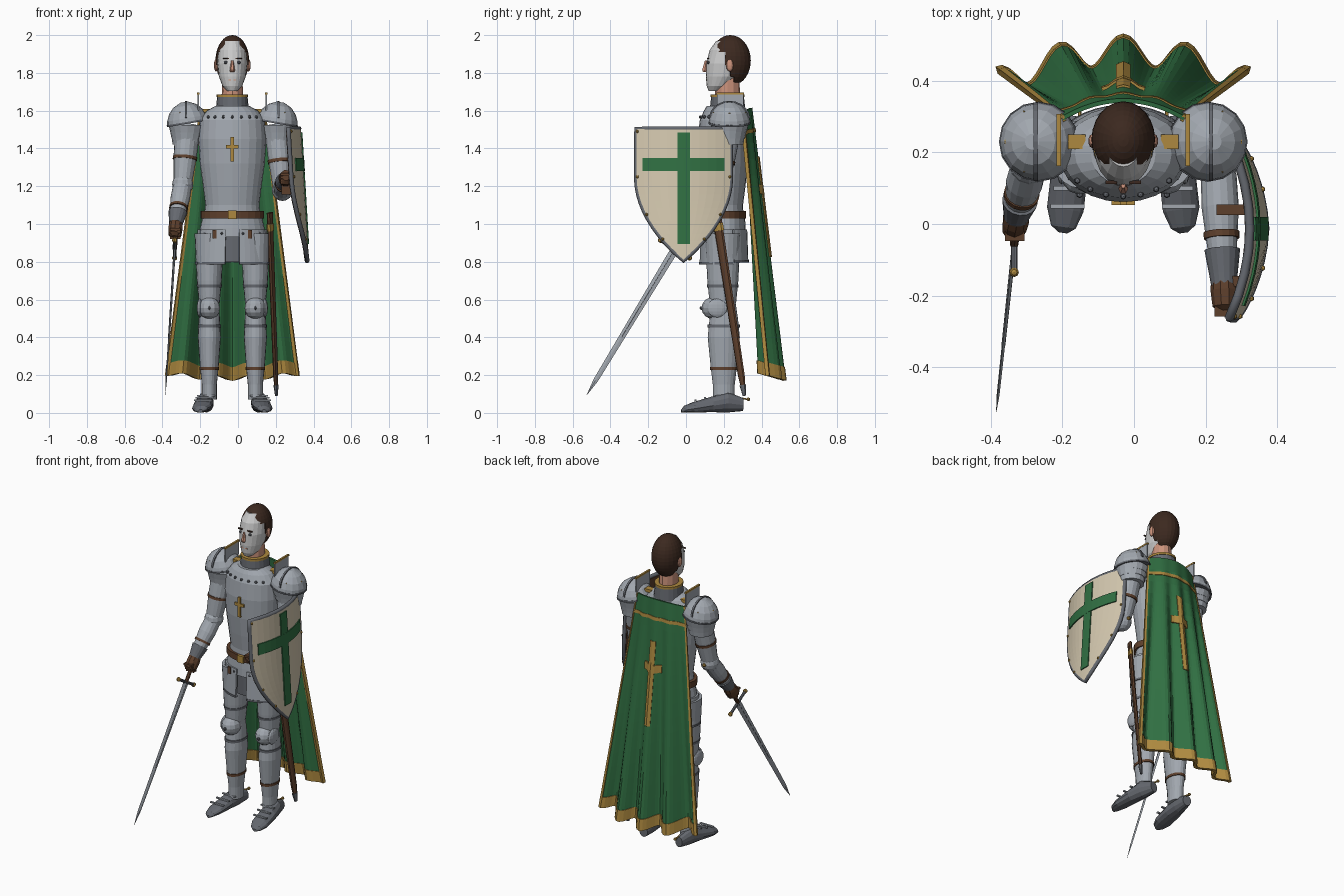
import bpy, bmesh
from math import sin, cos, pi, radians
from mathutils import Vector, Matrix

if "Cube" in bpy.data.objects:
    bpy.data.objects.remove(bpy.data.objects["Cube"])

CX = -0.03  # body centre line

def mat(name, r, g, b):
    m = bpy.data.materials.new(name)
    m.diffuse_color = (r, g, b, 1)
    m.use_nodes = True
    m.node_tree.nodes["Principled BSDF"].inputs["Base Color"].default_value = m.diffuse_color
    return m

STEEL = mat("steel", .36, .39, .43); DARK = mat("dark_steel", .13, .14, .16)
GOLD = mat("gold", .42, .25, .05); BROWN = mat("leather", .11, .05, .025)
HAIR = mat("hair", .045, .022, .014); SKIN = mat("skin", .6, .29, .2)
GREEN = mat("green_cloth", .03, .16, .055); BEIGE = mat("cream", .66, .58, .43)
FACE = mat("pale", .75, .75, .75)

def finish(name, bm, m):
    bmesh.ops.remove_doubles(bm, verts=bm.verts, dist=1e-5)
    bmesh.ops.recalc_face_normals(bm, faces=bm.faces)
    me = bpy.data.meshes.new(name)
    bm.to_mesh(me); bm.free()
    me.materials.append(m)
    ob = bpy.data.objects.new(name, me)
    bpy.context.collection.objects.link(ob)
    return ob

def tube(name, a, b, rows, m, n=16):
    """Loft of ellipses along a-b; rows are (t, rx, ry, ox, oy)."""
    a, b = Vector(a), Vector(b)
    q = Vector((0, 0, 1)).rotation_difference(b - a)
    bm = bmesh.new(); rings = []
    for row in rows:
        t, rx, ry, ox, oy = (tuple(row) + (0, 0))[:5]
        c = a.lerp(b, t)
        rings.append([bm.verts.new(c + q @ Vector((ox + rx * cos(2 * pi * i / n), oy + ry * sin(2 * pi * i / n), 0)))
                      for i in range(n)])
    for r0, r1 in zip(rings, rings[1:]):
        for i in range(n):
            bm.faces.new((r0[i], r0[(i + 1) % n], r1[(i + 1) % n], r1[i]))
    bm.faces.new(rings[0][::-1]); bm.faces.new(rings[-1])
    return finish(name, bm, m)

def upright(name, x, y, rows, m, n=20):
    return tube(name, (x, y, 0), (x, y, 1), rows, m, n)

def rod(name, a, b, r, m, n=8):
    return tube(name, a, b, [(0, r, r), (1, r, r)], m, n)

def ball(name, loc, size, m, n=10):
    bm = bmesh.new()
    bmesh.ops.create_uvsphere(bm, u_segments=n, v_segments=max(4, n * 2 // 3), radius=1,
                              matrix=Matrix.Translation(loc) @ Matrix.Diagonal((*size, 1)))
    return finish(name, bm, m)

def box(name, loc, size, m, rot=None):
    bm = bmesh.new()
    R = rot.to_matrix().to_4x4() if rot else Matrix.Identity(4)
    bmesh.ops.create_cube(bm, size=1, matrix=Matrix.Translation(loc) @ R @ Matrix.Diagonal((*size, 1)))
    return finish(name, bm, m)

def sheet(name, f, u0, u1, v0, v1, nu, nv, m, thick):
    bm = bmesh.new()
    g = [[bm.verts.new(f(u0 + (u1 - u0) * i / nu, v0 + (v1 - v0) * j / nv)) for i in range(nu + 1)]
         for j in range(nv + 1)]
    for j in range(nv):
        for i in range(nu):
            bm.faces.new((g[j][i], g[j][i + 1], g[j + 1][i + 1], g[j + 1][i]))
    ob = finish(name, bm, m)
    s = ob.modifiers.new("thickness", 'SOLIDIFY'); s.thickness = thick; s.offset = 0
    return ob

# Head, face and hair
upright("head", CX, 0, [(1.705, .028, .035, 0, .155), (1.73, .052, .06, 0, .17), (1.78, .071, .088, 0, .193),
        (1.85, .08, .1, 0, .207), (1.92, .075, .097, 0, .222), (1.97, .05, .07, 0, .23)], FACE)
upright("neck", CX, .22, [(1.6, .058, .07), (1.78, .054, .062)], SKIN, 12)
bm = bmesh.new()
bmesh.ops.create_uvsphere(bm, u_segments=24, v_segments=18, radius=1,
    matrix=Matrix.Translation((CX, .235, 1.865)) @ Matrix.Diagonal((.089, .108, .135, 1)))
cut = []
for fc in bm.faces:
    c = fc.calc_center_median()
    if c.z < 1.745 or (c.y < .20 and c.z < 1.915) or (c.y < .245 and c.z < 1.84):
        cut.append(fc)
bmesh.ops.delete(bm, geom=cut, context='FACES')
hair = finish("hair", bm, HAIR)
s = hair.modifiers.new("thickness", 'SOLIDIFY'); s.thickness = .012
tube("nose", (CX, .107, 1.865), (CX, .098, 1.805), [(0, .006, .008), (.85, .014, .016), (1, .011, .01)], SKIN, 6)
box("mouth", (CX, .112, 1.762), (.04, .008, .006), SKIN)
for s in (-1, 1):
    ball("ear", (CX + s * .086, .232, 1.84), (.012, .02, .033), SKIN)
    ball("eye", (CX + s * .034, .119, 1.855), (.012, .008, .008), DARK, 8)
    box("eyebrow", (CX + s * .034, .117, 1.877), (.032, .01, .006), HAIR)

# Breastplate, collar and belt
upright("gorget", CX, .22, [(1.55, .115, .11), (1.6, .088, .095), (1.68, .08, .086)], DARK)
upright("gorget_rim", CX, .22, [(1.672, .084, .09), (1.686, .084, .09)], GOLD)
upright("torso", CX, .195, [(1.03, .152, .11), (1.1, .143, .107), (1.2, .155, .12), (1.32, .172, .132),
        (1.45, .18, .134), (1.55, .172, .122), (1.6, .135, .1), (1.625, .09, .085)], STEEL, 24)
upright("belt", CX, .195, [(1.03, .168, .122), (1.07, .168, .122)], BROWN, 24)
box("belt_buckle", (CX, .07, 1.05), (.045, .014, .045), GOLD)
box("chest_cross_upright", (CX, .06, 1.395), (.018, .014, .13), GOLD)
box("chest_cross_arm", (CX, .06, 1.41), (.065, .014, .018), GOLD)
for i in range(7):
    a = radians(-90 + (i - 3) * 17)
    ball("collar_rivet", (CX + .165 * cos(a), .195 + .118 * sin(a), 1.567), (.009, .009, .009), DARK, 6)

# Hip plates and mail skirt
upright("mail_skirt", CX, .2, [(.8, .165, .1), (1.0, .15, .1)], DARK)
upright("fauld", CX, .2, [(.93, .18, .118), (.98, .17, .116), (1.035, .158, .112)], STEEL, 24)
def tasset(a, z):
    k = (1.0 - z) * .06
    return (CX + (.176 + k) * sin(a), .2 - (.117 + k * .6) * cos(a), z)
for s in (-1, 1):
    for a0, a1, zb in ((.2, 1.15, .79), (1.2, 1.95, .79), (2.0, 3.1, .80)):
        sheet("tasset", tasset, s * a0, s * a1, .97, zb, 6, 2, STEEL, .012)
        sheet("tasset_edge", tasset, s * a0, s * a1, zb + .008, zb - .004, 6, 1, DARK, .018)
    x, y, z = tasset(s * .55, .945)
    box("tasset_strap", (x, y - .006, z), (.022, .016, .045), BROWN)
    for a in (.32, .95):
        ball("tasset_rivet", tasset(s * a, .95), (.01, .012, .01), DARK, 6)

# Legs and feet
for s in (-1, 1):
    x = CX + s * .122
    upright("thigh", x, .195, [(.58, .055, .07), (.7, .066, .082), (.95, .078, .095)], STEEL)
    upright("thigh_strap", x, .195, [(.665, .066, .083), (.68, .067, .084)], DARK)
    ball("knee_cop", (x, .15, .555), (.057, .068, .06), STEEL, 12)
    ball("knee_wing", (x + s * .05, .165, .555), (.016, .055, .05), STEEL, 12)
    ball("knee_stud", (x, .082, .555), (.01, .01, .01), DARK, 6)
    upright("shin", x, .2, [(.07, .04, .055), (.15, .04, .058), (.25, .05, .07), (.4, .061, .085),
            (.5, .056, .075), (.6, .05, .06)], STEEL)
    for z, r in ((.235, .052), (.46, .061)):
        upright("shin_strap", x, .2, [(z - .008, r, r * 1.4), (z + .008, r, r * 1.4)], BROWN if z < .3 else DARK)
    tube("foot", (x, .3, 0), (x + s * .045, -.025, 0), [(0, .028, .035, 0, .045), (.25, .043, .055, 0, .057),
         (.5, .052, .042, 0, .046), (.8, .052, .028, 0, .03), (.95, .035, .018, 0, .02), (1, .012, .008, 0, .01)], DARK, 12)
    for i in range(3):
        y = .15 - i * .05
        box("foot_strap", (x + s * (.018 + i * .008), y, .092 - i * .012), (.095, .012, .008), STEEL)
    rod("spur", (x, .28, .08), (x, .325, .072), .005, GOLD, 6)
    ball("spur_tip", (x, .33, .072), (.01, .01, .01), GOLD, 6)

# Shoulder armour
for s in (-1, 1):
    a, b = (CX + s * .238, .23, 1.545), (CX + s * .255, .23, 1.645)
    tube("pauldron", a, b, [(-.1, .11, .11), (.15, .106, .106), (.5, .09, .092), (.8, .062, .066), (1, .02, .022)], STEEL)
    tube("pauldron_rim", a, b, [(-.14, .112, .112), (-.04, .112, .112)], DARK)
    for i in range(3):
        z = 1.525 - i * .032
        upright("shoulder_lame", CX + s * (.238 + i * .002), .23,
                [(z - .04, .09 - i * .008, .09 - i * .008), (z, .1 - i * .01, .1 - i * .01)], STEEL, 16)
    for k in (-1, 1):
        rod("pauldron_trim", (CX + s * .33, .23, 1.585), (CX + s * .275, .23 + k * .085, 1.59), .004, GOLD, 6)
    sheet("pauldron_ridge", lambda u, v: (CX + s * (.245 + v), .23 + .106 * sin(u), 1.555 + .093 * cos(u)),
          -1.5, 1.5, -.006, .006, 10, 1, DARK, .008)
    box("shoulder_guard", (CX + s * .18, .235, 1.645), (.008, .14, .09), STEEL)
    box("shoulder_guard_trim", (CX + s * .18, .235, 1.69), (.012, .146, .01), GOLD)
    box("shoulder_strap", (CX + s * .13, .23, 1.6), (.05, .04, .02), GOLD)

# Arms: right arm lowered, left arm raised behind the shield
for sh, el, wr, hd in (((-.265, .23, 1.52), (-.293, .17, 1.21), (-.326, .035, 1.02), (-.333, -.005, .955)),
                       ((.205, .23, 1.52), (.235, .17, 1.18), (.25, -.14, 1.235), (.253, -.215, 1.245))):
    tube("upper_arm", sh, el, [(0, .066, .066), (.5, .062, .062), (.95, .05, .05)], STEEL)
    tube("upper_arm_strap", sh, el, [(.53, .065, .065), (.58, .065, .065)], BROWN)
    ball("elbow_cop", el, (.056, .06, .058), STEEL, 12)
    ball("elbow_stud", (el[0], el[1] + .06, el[2]), (.012, .012, .012), GOLD, 6)
    tube("forearm", el, wr, [(.1, .05, .05), (.4, .052, .052), (.95, .036, .036)], STEEL)
    tube("forearm_strap", el, wr, [(.62, .05, .05), (.68, .05, .05)], BROWN)
    tube("cuff", el, wr, [(.78, .05, .05), (1.0, .04, .04), (1.1, .036, .036)], DARK)
    tube("glove", wr, hd, [(0, .034, .034), (.6, .038, .042), (1.2, .034, .04), (1.4, .018, .02)], BROWN, 10)
    for i in range(4):
        box("finger", (hd[0], hd[1] - .028 + .008 * i, hd[2] + .018 - .015 * i), (.055, .03, .013), BROWN)

# Sword
G, T = Vector((-.335, -.058, .867)), Vector((-.385, -.525, .095))
d = (T - G).normalized()
p = Vector((0, d.z, -d.y)).normalized()
tube("sword_blade", G, T, [(0, .006, .022), (.9, .004, .013), (1, .0005, .001)], STEEL, 4)
tube("blade_fuller", G, T, [(0, .0065, .005), (.6, .0055, .003)], DARK, 4)
rod("sword_guard", G - p * .09, G + p * .09, .009, DARK)
for k in (-1, 1):
    ball("guard_end", G + p * .09 * k, (.014, .014, .014), GOLD, 8)
rod("sword_grip", G, G - d * .14, .012, BROWN)
ball("sword_pommel", G - d * .155, (.02, .02, .02), GOLD, 10)

# Scabbard on the left hip
A, B = (.168, .16, 1.06), (.203, .308, .1)
tube("scabbard", A, B, [(0, .012, .027), (.9, .011, .02), (1, .006, .01)], BROWN, 8)
tube("scabbard_throat", A, B, [(.06, .015, .03), (.1, .015, .03)], GOLD, 8)
tube("scabbard_tip", A, B, [(.95, .012, .02), (1.01, .006, .01)], DARK, 8)

# Heater shield, curved around a vertical axis
YC = -.013
def on_shield(y, z, off=0):
    return Vector((.328 + .06 * (1.5 - z) - .92 * (y - YC) ** 2 + off, y, z))
def half(z):
    return .25 * (1 if z > 1.25 else max(0, 1 - ((1.25 - z) / .445) ** 2))
def shield_pt(off):
    return lambda u, z: on_shield(YC + u * half(z), z, off)
sheet("shield_face", shield_pt(0), -1, 1, 1.505, .806, 12, 20, BEIGE, .012)
sheet("shield_back", shield_pt(-.012), -1, 1, 1.5, .82, 12, 20, BROWN, .012)
sheet("shield_cross_upright", lambda y, z: on_shield(y, z, .008), YC - .033, YC + .033, 1.485, .895, 3, 8, GREEN, .008)
sheet("shield_cross_arm", lambda y, z: on_shield(y, z, .009), YC - .215, YC + .215, 1.35, 1.28, 10, 1, GREEN, .008)
zs = [1.505 - .7 * i / 16 for i in range(17)]
pts = [shield_pt(-.004)(-1, z) for z in zs] + [shield_pt(-.004)(1, z) for z in zs[::-1]]
pts += [shield_pt(-.004)(1 - i / 4, 1.505) for i in range(1, 8)]
cu = bpy.data.curves.new("shield_rim", 'CURVE'); cu.dimensions = '3D'; cu.bevel_depth = .013; cu.bevel_resolution = 1
sp = cu.splines.new('POLY'); sp.points.add(len(pts) - 1); sp.use_cyclic_u = True
for q, c in zip(sp.points, pts):
    q.co = (*c, 1)
cu.materials.append(DARK)
bpy.context.collection.objects.link(bpy.data.objects.new("shield_rim", cu))
for k in (-1, 1):
    for z in (1.49, 1.25, 1.05, .92):
        ball("shield_rivet", shield_pt(.008)(k * .98, z), (.008, .008, .008), GOLD, 6)
for y in (.04, -.16):
    box("shield_arm_strap", (.275, y, 1.21), (.09, .03, .11), BROWN)

# Cape with folds that deepen toward the hem
def cape(u, t, off=0):
    fold = cos(4 * pi * u)
    return (CX + u * (.17 + .18 * t), .345 + .135 * t - (.05 + .04 * t) * u * u + .042 * t * fold + off,
            1.615 - .02 * u * u * (1 - t) - t * (1.425 - .025 * u * u + .012 * fold))
sheet("cape", cape, -1, 1, 0, 1, 48, 16, GREEN, .012)
sheet("cape_hem", cape, -1.01, 1.01, .955, 1.005, 48, 1, GOLD, .02)
sheet("cape_top_band", cape, -1, 1, .075, .09, 24, 1, GOLD, .02)
for k in (-1, 1):
    sheet("cape_side_trim", cape, k * .96, k * 1.01, 0, 1, 1, 16, GOLD, .02)
def on_cape(x, t):
    return cape(x / (.17 + .18 * t), t, .009)
sheet("cape_cross_upright", on_cape, -.019, .019, .18, .55, 2, 8, GOLD, .008)
sheet("cape_cross_arm", on_cape, -.06, .06, .285, .32, 6, 1, GOLD, .01)
